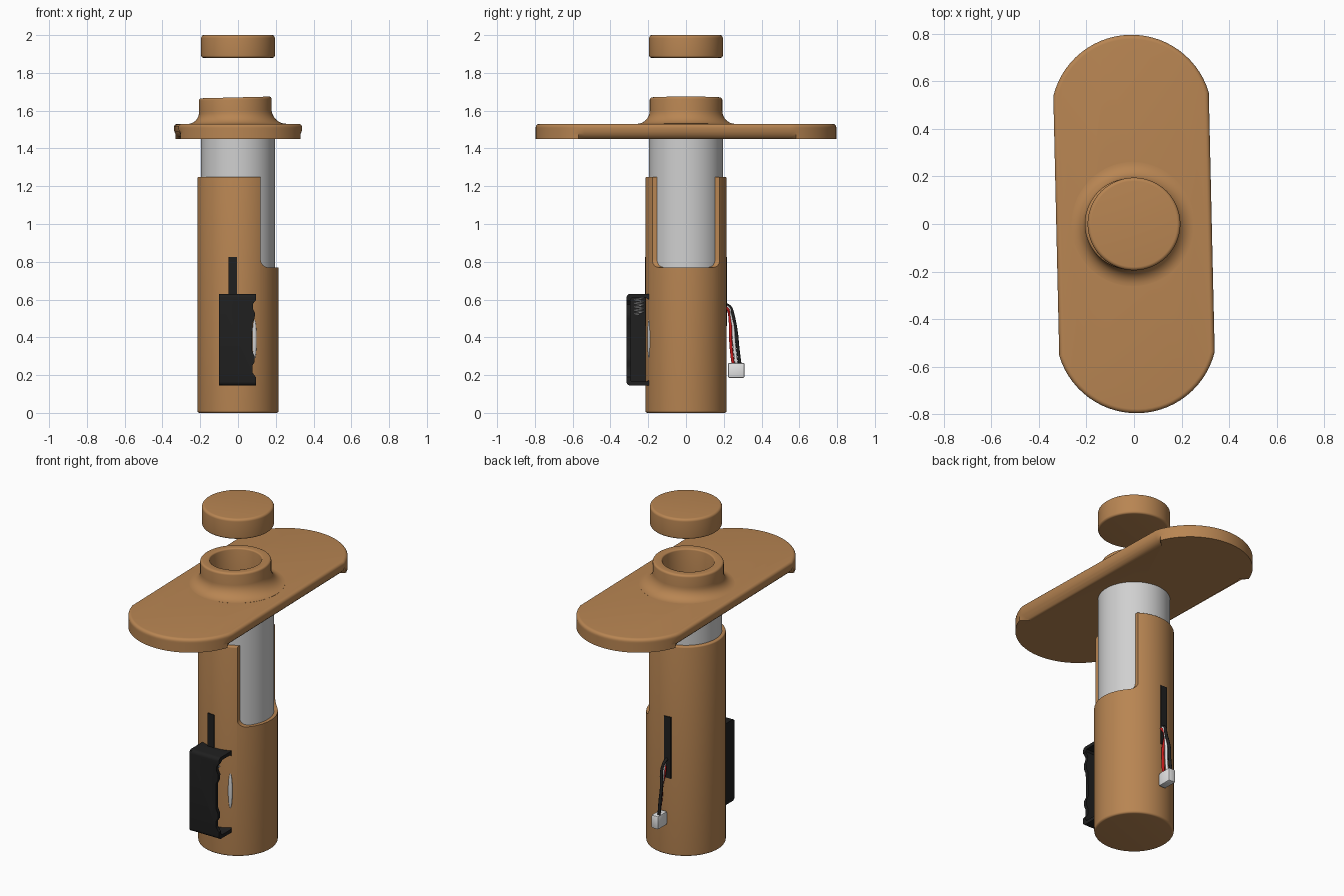
import bpy, bmesh, math
from mathutils import Matrix, Vector

if "Cube" in bpy.data.objects:
    bpy.data.objects.remove(bpy.data.objects["Cube"])


def material(name, rgb):
    m = bpy.data.materials.new(name)
    m.diffuse_color = (*rgb, 1)
    m.use_nodes = True
    m.node_tree.nodes["Principled BSDF"].inputs["Base Color"].default_value = m.diffuse_color
    return m


TAN = material("tan_plastic", (0.48, 0.235, 0.085))
GREY = material("light_grey", (0.63, 0.63, 0.63))
BLACK = material("black", (0.014, 0.014, 0.014))
WHITE = material("white", (0.78, 0.78, 0.78))
RED = material("red", (0.55, 0.01, 0.01))


def finish(bm, name, mat, angle=35):
    bmesh.ops.recalc_face_normals(bm, faces=bm.faces)
    me = bpy.data.meshes.new(name)
    bm.to_mesh(me)
    bm.free()
    ob = bpy.data.objects.new(name, me)
    bpy.context.collection.objects.link(ob)
    me.materials.append(mat)
    smooth(ob, angle)
    return ob


def activate(ob):
    bpy.ops.object.select_all(action='DESELECT')
    ob.select_set(True)
    bpy.context.view_layer.objects.active = ob


def smooth(ob, angle=35):
    activate(ob)
    bpy.ops.object.shade_smooth_by_angle(angle=math.radians(angle))


def lathe(name, profile, mat, closed=False, n=96):
    """Spin (radius, z) points about z; closed joins the last point to the first."""
    bm = bmesh.new()
    rings = []
    for r, z in profile:
        if r == 0:
            rings.append([bm.verts.new((0, 0, z))] * n)
        else:
            rings.append([bm.verts.new((r * math.cos(2 * math.pi * i / n),
                                        r * math.sin(2 * math.pi * i / n), z)) for i in range(n)])
    pairs = list(zip(rings, rings[1:])) + ([(rings[-1], rings[0])] if closed else [])
    for a, b in pairs:
        for i in range(n):
            j = (i + 1) % n
            bm.faces.new(list(dict.fromkeys((a[i], a[j], b[j], b[i]))))
    return finish(bm, name, mat)


def prism(name, pts, lo, hi, place, mat):
    """Extrude a 2D outline from lo to hi; place maps (u, v, depth) to xyz."""
    bm = bmesh.new()
    a = [bm.verts.new(place(u, v, lo)) for u, v in pts]
    b = [bm.verts.new(place(u, v, hi)) for u, v in pts]
    bm.faces.new(a)
    bm.faces.new(b)
    for i in range(len(pts)):
        j = (i + 1) % len(pts)
        bm.faces.new((a[i], a[j], b[j], b[i]))
    return finish(bm, name, mat)


def box(name, lo, hi, mat, bevel=0.0):
    bm = bmesh.new()
    size = Vector(hi) - Vector(lo)
    mid = (Vector(hi) + Vector(lo)) / 2
    bmesh.ops.create_cube(bm, size=1, matrix=Matrix.Translation(mid) @ Matrix.Diagonal((*size, 1)))
    if bevel:
        bmesh.ops.bevel(bm, geom=bm.edges[:], offset=bevel, segments=2, profile=0.5, affect='EDGES')
    return finish(bm, name, mat)


def cut(ob, cutter):
    mod = ob.modifiers.new("cut", 'BOOLEAN')
    mod.operation = 'DIFFERENCE'
    mod.solver = 'EXACT'
    mod.object = cutter
    activate(ob)
    bpy.ops.object.modifier_apply(modifier=mod.name)
    bpy.data.objects.remove(cutter)
    smooth(ob)


def arc(cx, cz, r, a0, a1, n=6):
    return [(cx + r * math.cos(math.radians(a0 + (a1 - a0) * i / n)),
             cz + r * math.sin(math.radians(a0 + (a1 - a0) * i / n))) for i in range(n + 1)]


def wire(name, pts, radius, mat):
    cu = bpy.data.curves.new(name, 'CURVE')
    cu.dimensions = '3D'
    cu.bevel_depth = radius
    cu.bevel_resolution = 2
    cu.use_fill_caps = True
    sp = cu.splines.new('NURBS')
    sp.points.add(len(pts) - 1)
    for p, co in zip(sp.points, pts):
        p.co = (*co, 1)
    sp.use_endpoint_u = True
    sp.order_u = 3
    sp.resolution_u = 6
    ob = bpy.data.objects.new(name, cu)
    bpy.context.collection.objects.link(ob)
    cu.materials.append(mat)
    activate(ob)
    bpy.ops.object.convert(target='MESH')
    smooth(bpy.context.object, 50)


# floating cap
lathe("cap", [(0, 1.88)] + arc(0.183, 1.892, 0.012, -90, 0) + arc(0.18, 1.985, 0.015, 0, 90) + [(0, 2.0)], TAN)

# inner tube, hollow
lathe("inner_tube", [(0.195, 0.05), (0.195, 1.47), (0.165, 1.47), (0.165, 0.05)], GREY, closed=True)

# outer sleeve: a cup with a rounded notch on the +x side
sleeve = lathe("sleeve", [(0, 0)] + arc(0.203, 0.012, 0.012, -90, 0) + arc(0.207, 1.242, 0.008, 0, 90, 4)
               + [(0.1935, 1.25), (0.1935, 0.04), (0, 0.04)], TAN)
notch = prism("notch_cutter", arc(0.162, 0.812, 0.042, 180, 270, 8) + [(0.4, 0.77), (0.4, 1.4), (0.12, 1.4)],
              -0.4, 0.4, lambda u, v, d: (u, d, v), TAN)
cut(sleeve, notch)

# long plate with arched ends, thicker rounding underneath
R, W, CY = 0.339, 0.327, 0.457
a0 = math.degrees(math.acos(W / R))
outline = arc(0, CY, R, a0, 180 - a0, 28) + arc(0, -CY, R, 180 + a0, 360 - a0, 28)
plate_bm = bmesh.new()
low, high = ([plate_bm.verts.new((x, y, z)) for x, y in outline] for z in (1.45, 1.53))
plate_bm.faces.new(low)
plate_bm.faces.new(high)
for i in range(len(low)):
    j = (i + 1) % len(low)
    plate_bm.faces.new((low[i], low[j], high[j], high[i]))
for z, off in ((1.45, 0.055), (1.53, 0.018)):
    rim = [e for e in plate_bm.edges if all(abs(v.co.z - z) < 1e-4 for v in e.verts)]
    bmesh.ops.bevel(plate_bm, geom=rim, offset=off, segments=5, profile=0.5, affect='EDGES')
bmesh.ops.rotate(plate_bm, verts=plate_bm.verts, cent=(0, 0, 0), matrix=Matrix.Rotation(math.radians(1.3), 3, 'Z'))
plate = finish(plate_bm, "plate", TAN)
cut(plate, lathe("hole_cutter", [(0, 1.4), (0.16, 1.4), (0.16, 1.6), (0, 1.6)], TAN))

# flared collar, leaning slightly to the left
collar = lathe("collar", [(0.14, 1.455), (0.18, 1.455), (0.262, 1.515), (0.262, 1.53)]
               + arc(0.262, 1.60, 0.07, -90, -180, 8) + arc(0.180, 1.658, 0.012, 0, 90, 4)
               + arc(0.148, 1.662, 0.008, 90, 180, 3), TAN, closed=True)
for v in collar.data.vertices:
    lean = min(1, max(0, (v.co.z - 1.52) / 0.08))
    v.co.z += 0.025 * v.co.x * lean
    v.co.x -= 0.008 + 0.007 * lean

# black strip passing through the sleeve, front and back
for side, s in (("front", -1), ("back", 1)):
    ys = sorted((s * 0.19, s * 0.218))
    box("strip_" + side, (-0.05, ys[0], 0.46), (-0.006, ys[1], 0.825), BLACK)

# battery holder: C-shaped bracket open to the right, with a ragged front edge
bracket = ([(-0.195, 0.63)] + arc(-0.295, 0.61, 0.02, 90, 180, 4) + arc(-0.295, 0.165, 0.02, 180, 270, 4)
           + [(-0.195, 0.145), (-0.195, 0.172), (-0.215, 0.165), (-0.285, 0.165), (-0.295, 0.175),
              (-0.295, 0.60), (-0.285, 0.61), (-0.215, 0.61), (-0.195, 0.60)])
holder = prism("holder_bracket", bracket, -0.10, 0.095, lambda u, v, d: (d, u, v), BLACK)
edge = [(0.1, 0.60), (0.088, 0.59), (0.078, 0.575), (0.08, 0.55), (0.09, 0.53), (0.088, 0.50), (0.076, 0.475),
        (0.074, 0.33), (0.088, 0.30), (0.088, 0.27), (0.076, 0.25), (0.076, 0.215), (0.09, 0.195), (0.1, 0.185)]
cut(holder, prism("edge_cutter", edge + [(0.2, 0.185), (0.2, 0.60)], -0.35, -0.27,
                  lambda u, v, d: (u, d, v), BLACK))
box("holder_floor", (-0.0995, -0.31, 0.15), (-0.085, -0.19, 0.625), BLACK)

# contact spring inside the holder
wire("contact_spring", [(0.02 + 0.026 * math.cos(t * math.pi / 4), -0.248 + 0.026 * math.sin(t * math.pi / 4),
                         0.612 - 0.0023 * t) for t in range(41)], 0.004, GREY)

# grey sliver showing through the sleeve beside the holder
bm = bmesh.new()
bmesh.ops.create_uvsphere(bm, u_segments=24, v_segments=16, radius=1,
                          matrix=Matrix.Translation((0.086, -0.195, 0.39)) @ Matrix.Diagonal((0.013, 0.010, 0.105, 1)))
finish(bm, "grey_sliver", GREY)

# cable and connector at the back
box("connector", (-0.033, 0.222, 0.185), (0.013, 0.310, 0.265), WHITE, 0.008)
for name, dx, dy, mat in (("red_wire", 0.012, -0.018, RED), ("white_wire", 0.0, 0.0, WHITE),
                          ("black_wire", -0.012, 0.018, BLACK)):
    wire(name, [(-0.018 + dx * 0.6, 0.20, 0.565 + dy * 0.5), (-0.018 + dx * 0.6, 0.228 + dy * 0.3, 0.565 + dy * 0.4),
                (-0.02 - dx * 0.7, 0.243 + dy * 0.5, 0.51), (-0.016 + dx, 0.252 + dy * 0.9, 0.42),
                (-0.012 + dx * 0.6, 0.256 + dy, 0.34), (-0.010 + dx, 0.268 + dy, 0.255)], 0.0085, mat)
